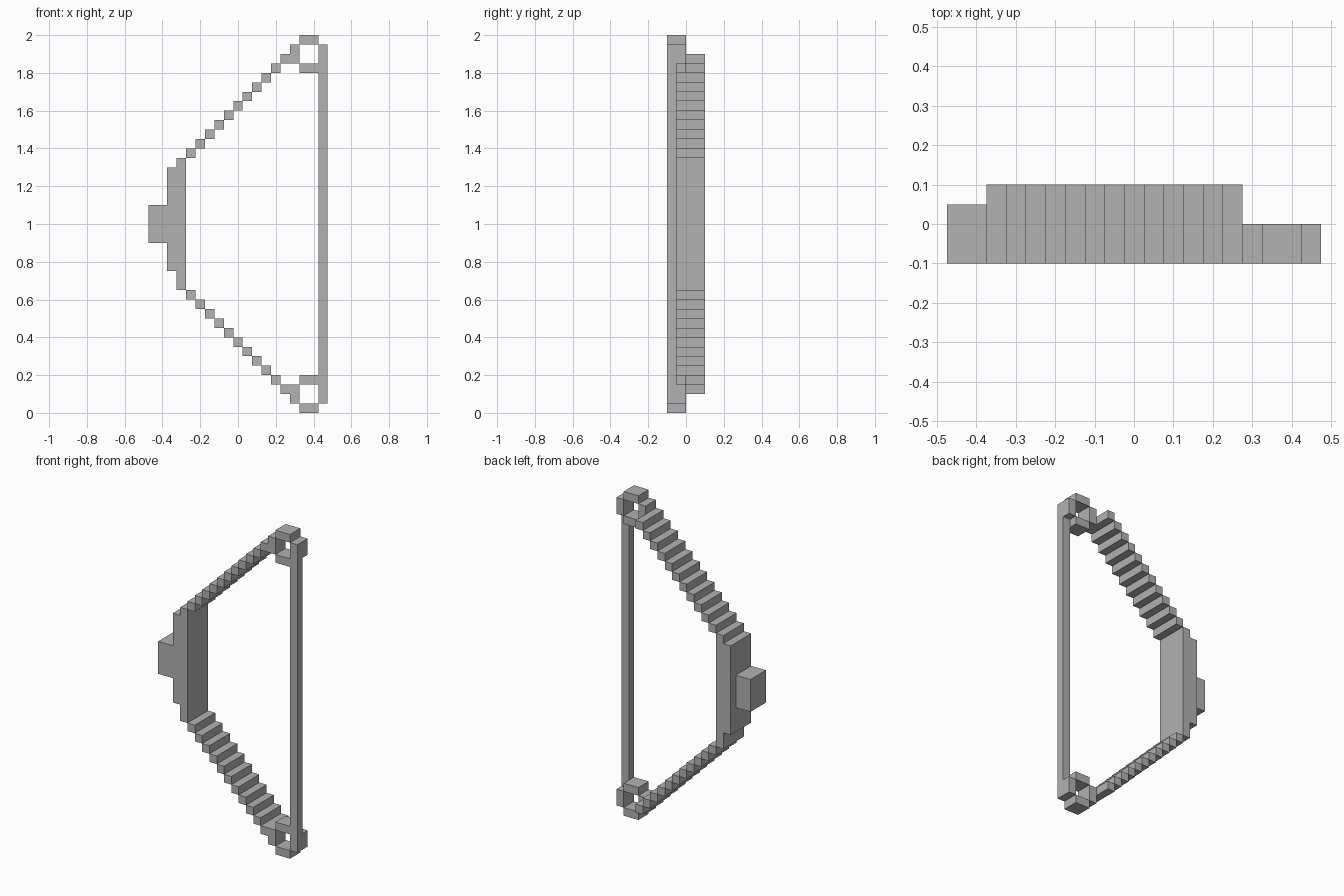
import bpy
import bmesh

cube = bpy.data.objects.get("Cube")
if cube:
    bpy.data.objects.remove(cube, do_unlink=True)

U = 0.05          # edge of one block
FRONT, MID, BACK = -0.1, 0.0, 0.1

grey = bpy.data.materials.new("plain grey")
grey.use_nodes = True
colour = (0.445, 0.445, 0.445, 1)
grey.diffuse_color = colour
grey.node_tree.nodes["Principled BSDF"].inputs["Base Color"].default_value = colour


def build(name, boxes):
    """Make one object from boxes given as (x0, x1, y0, y1, z0, z1)."""
    bm = bmesh.new()
    for x0, x1, y0, y1, z0, z1 in boxes:
        for v in bmesh.ops.create_cube(bm, size=1)["verts"]:
            v.co = (x1 if v.co.x > 0 else x0,
                    y1 if v.co.y > 0 else y0,
                    z1 if v.co.z > 0 else z0)
    mesh = bpy.data.meshes.new(name)
    bm.to_mesh(mesh)
    bm.free()
    mesh.materials.append(grey)
    obj = bpy.data.objects.new(name, mesh)
    bpy.context.collection.objects.link(obj)


def flip(boxes):
    """Mirror boxes from the upper half to the lower half."""
    return [(*b[:4], 2 - b[5], 2 - b[4]) for b in boxes]


# Stepped limb, rising from the grip to the tip
limb = []
for i in range(11):
    x, z = -0.275 + i * U, 1.35 + i * U
    limb.append((x, x + U, FRONT, BACK, z, z + U))

# Open ring at the tip, which holds the string
ring = [
    (0.325, 0.425, FRONT, MID, 1.95, 2.0),
    (0.325, 0.425, FRONT, MID, 1.8, 1.85),
    (0.275, 0.325, FRONT, MID, 1.85, 1.95),
    (0.425, 0.475, FRONT, MID, 1.85, 1.95),
]

build("upper_limb", limb)
build("lower_limb", flip(limb))
build("upper_tip_ring", ring)
build("lower_tip_ring", flip(ring))

# Grip, its outer layer and the rest in front of it
build("grip", [(-0.325, -0.275, FRONT, BACK, 0.65, 1.35),
               (-0.375, -0.325, FRONT, BACK, 0.75, 1.3)])
build("arrow_rest", [(-0.475, -0.375, FRONT, 0.05, 0.9, 1.1)])

# Thin string between the rings
build("string", [(0.425, 0.475, FRONT, FRONT + U, 0.15, 1.85)])
